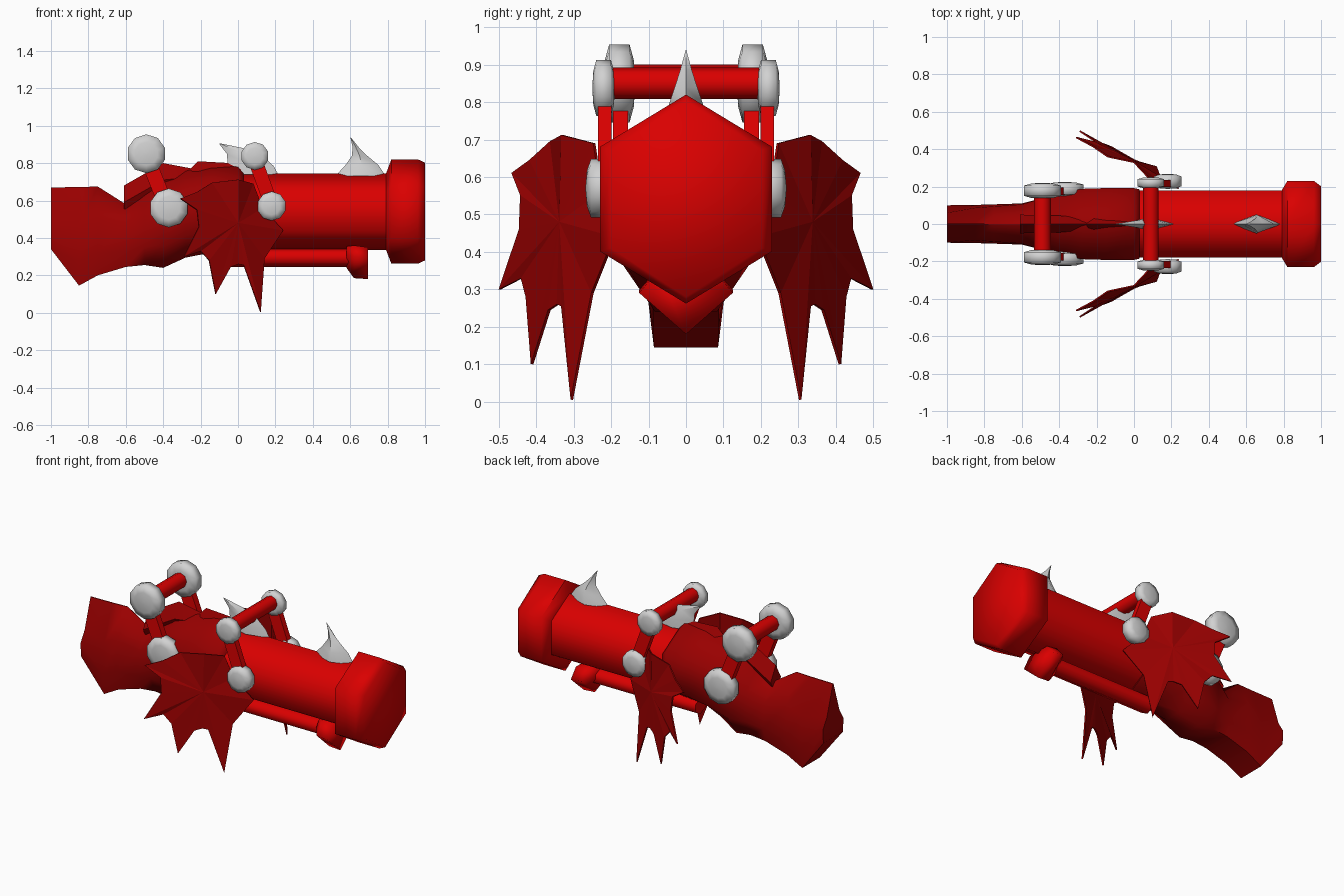
import bpy, bmesh, math
from mathutils import Vector

if "Cube" in bpy.data.objects:
    bpy.data.objects.remove(bpy.data.objects["Cube"])


def material(name, rgb):
    m = bpy.data.materials.new(name)
    m.diffuse_color = (*rgb, 1)
    m.use_nodes = True
    m.node_tree.nodes["Principled BSDF"].inputs["Base Color"].default_value = m.diffuse_color
    return m


RED = material("bright red", (0.70, 0.0, 0.0))
DARK = material("dark red", (0.32, 0.0, 0.0))
GREY = material("bone grey", (0.64, 0.64, 0.64))


def finish(name, bm, mat, angle=65):
    bmesh.ops.recalc_face_normals(bm, faces=bm.faces)
    me = bpy.data.meshes.new(name)
    bm.to_mesh(me)
    bm.free()
    me.materials.append(mat)
    ob = bpy.data.objects.new(name, me)
    bpy.context.collection.objects.link(ob)
    bpy.ops.object.select_all(action='DESELECT')
    ob.select_set(True)
    bpy.context.view_layer.objects.active = ob
    if angle:
        bpy.ops.object.shade_smooth_by_angle(angle=math.radians(angle))
    return ob


# Unit cross-sections in (y, z), each spanning -1..1
HEX = [(0, 1), (1, .5), (1, -.5), (0, -1), (-1, -.5), (-1, .5)]
DIAMOND = [(0, 1), (1, 0), (0, -1), (-1, 0)]
KEEL = [(.6, 1), (1, .3), (0, -1), (-1, .3), (-.6, 1)]


def ridged(shoulder_y, shoulder_z, bottom):
    """section with a ridge on top, sloping shoulders and a flat bottom"""
    half = [(.03, 1), (shoulder_y, shoulder_z), (1, -.5), (bottom, -1)]
    return half + [(-y, z) for y, z in reversed(half)]


def skin(bm, rings):
    for a, b in zip(rings, rings[1:]):
        n = len(a)
        for i in range(n):
            j = (i + 1) % n
            bm.faces.new((a[i], a[j], b[j], b[i]))
    bm.faces.new(rings[0])
    bm.faces.new(rings[-1])


def loft(name, shape, stations, mat, angle=65):
    """stations along x: (x, z low, z high, half width[, section settings])"""
    bm = bmesh.new()
    rings = []
    for x, lo, hi, w, *settings in stations:
        section = ridged(*settings) if settings else shape
        rings.append([bm.verts.new((x, y * w, (lo + hi) / 2 + z * (hi - lo) / 2)) for y, z in section])
    skin(bm, rings)
    return finish(name, bm, mat, angle)


def bar(name, p, q, r, sides, mat):
    """straight prism from p to q"""
    p, q = Vector(p), Vector(q)
    bm = bmesh.new()
    bmesh.ops.create_cone(bm, cap_ends=True, segments=sides, radius1=r, radius2=r, depth=(q - p).length)
    turn = Vector((0, 0, 1)).rotation_difference(q - p)
    for v in bm.verts:
        v.co = turn @ v.co + (p + q) / 2
    return finish(name, bm, mat)


def plate_arm(name, p, q, width, thick):
    """flat rectangular arm from p to q, thin along y"""
    p, q = Vector(p), Vector(q)
    bm = bmesh.new()
    bmesh.ops.create_cube(bm, size=1)
    turn = Vector((0, 0, 1)).rotation_difference(q - p)
    for v in bm.verts:
        v.co = turn @ Vector((v.co.x * width, v.co.y * thick, v.co.z * (q - p).length)) + (p + q) / 2
    return finish(name, bm, RED)


def knob(name, x, y, z, r, half, sides=10):
    """thick disc facing sideways with domed faces"""
    bm = bmesh.new()
    rings = []
    for rad, h in ((.08, -1), (.6, -.92), (1, -.65), (1, .65), (.6, .92), (.08, 1)):
        rings.append([bm.verts.new((x + r * rad * math.sin(math.tau * i / sides), y + h * half,
                                    z + r * rad * math.cos(math.tau * i / sides))) for i in range(sides)])
    skin(bm, rings)
    return finish(name, bm, GREY, 120)


def spike(name, stations):
    """curved horn: (x rear, x front, z rear, z front, half width) rings up to the tip"""
    bm = bmesh.new()
    rings = []
    for x0, x1, z0, z1, w in stations:
        xm, zm = (x0 + x1) / 2, (z0 + z1) / 2
        rings.append([bm.verts.new(c) for c in ((x0, 0, z0), (xm, w, zm), (x1, 0, z1), (xm, -w, zm))])
    skin(bm, rings)
    return finish(name, bm, GREY, 50)


# Barrel and flared muzzle
loft("barrel", HEX, [(-.1, .335, .745, .178), (.84, .335, .745, .178)], RED)
loft("muzzle", HEX, [(.79, .34, .74, .18), (.82, .262, .82, .23), (.962, .262, .82, .23),
                     (1.0, .28, .802, .202)], RED)

# Rod under the barrel with its keel-shaped end block
loft("under_rod", HEX, [(-.1, .245, .345, .05), (.62, .245, .345, .05)], RED)
loft("rod_block", KEEL, [(.58, .24, .355, .07), (.62, .185, .36, .125), (.695, .18, .35, .125)], RED, 120)

# Stock flowing into the receiver
loft("stock_and_receiver", None, [
    (-1, .34, .67, .10, .6, -.1, .95), (-.85, .145, .672, .102, .85, .2, .84),
    (-.75, .20, .675, .105, .9, .3, .84), (-.60, .245, .58, .11, .95, .4, .8),
    (-.50, .255, .65, .135, 1, .45, .65), (-.40, .24, .72, .165, 1, .5, .5),
    (-.28, .295, .76, .188, 1, .5, .3), (-.15, .32, .78, .192, 1, .5, .1),
    (.0, .325, .785, .192, 1, .5, .04), (.03, .33, .755, .185, 1, .5, .04)], DARK)

# Stepped crest along the top
loft("crest_rear", DIAMOND, [(-.61, .50, .68, .05), (-.40, .62, .80, .045), (-.24, .68, .77, .03)], DARK, 30)
loft("crest_front", DIAMOND, [(-.27, .66, .755, .04), (-.215, .66, .81, .04), (.015, .68, .797, .035)], DARK, 30)

# Curved horns on top
spike("front_horn", [(.52, .79, .73, .73, .05), (.575, .75, .79, .79, .047),
                     (.61, .69, .84, .84, .03), (.612, .645, .89, .885, .015), (.60, .604, .94, .937, .001)])
spike("rear_horn", [(-.06, .215, .74, .74, .035), (-.055, .19, .80, .785, .032),
                    (-.06, .10, .85, .865, .02), (-.10, -.096, .903, .906, .001)])

# Wing outline (x, y, z), fanned from a hub
WING = [(.08, .245, .69), (.0, .33, .712), (-.14, .36, .695), (-.22, .415, .645), (-.31, .463, .61),
        (-.22, .44, .55), (-.21, .443, .46), (-.29, .497, .30), (-.20, .438, .33), (-.155, .425, .28),
        (-.12, .411, .10), (-.04, .365, .245), (.0, .342, .26), (.03, .33, .255), (.12, .305, .005),
        (.14, .25, .29), (.24, .19, .44), (.13, .225, .56)]

for side, s in (("left", 1), ("right", -1)):
    bm = bmesh.new()
    hub = bm.verts.new((0, s * .335, .48))
    edge = [bm.verts.new((x, s * y, z)) for x, y, z in WING]
    for i in range(len(edge)):
        bm.faces.new((hub, edge[i], edge[(i + 1) % len(edge)]))
    wing = finish(side + "_wing", bm, DARK, 0)
    mod = wing.modifiers.new("thickness", 'SOLIDIFY')
    mod.thickness = .008
    mod.offset = 0

    # Knobs and arms carrying the cross handles
    knob(side + "_rear_top_knob", -.49, s * .178, .85, .104, .042)
    knob(side + "_rear_base_knob", -.37, s * .185, .56, .104, .04)
    knob(side + "_front_top_knob", .09, s * .22, .838, .075, .03)
    knob(side + "_front_base_knob", .18, s * .228, .57, .078, .04)
    plate_arm(side + "_rear_arm", (-.47, s * .175, .79), (-.375, s * .175, .55), .08, .04)
    plate_arm(side + "_front_arm", (.09, s * .217, .82), (.185, s * .217, .56), .075, .036)

# Cross handles
bar("rear_crossbar", (-.49, -.17, .855), (-.49, .17, .855), .045, 8, RED)
bar("front_crossbar", (.09, -.2, .85), (.09, .2, .85), .042, 8, RED)
